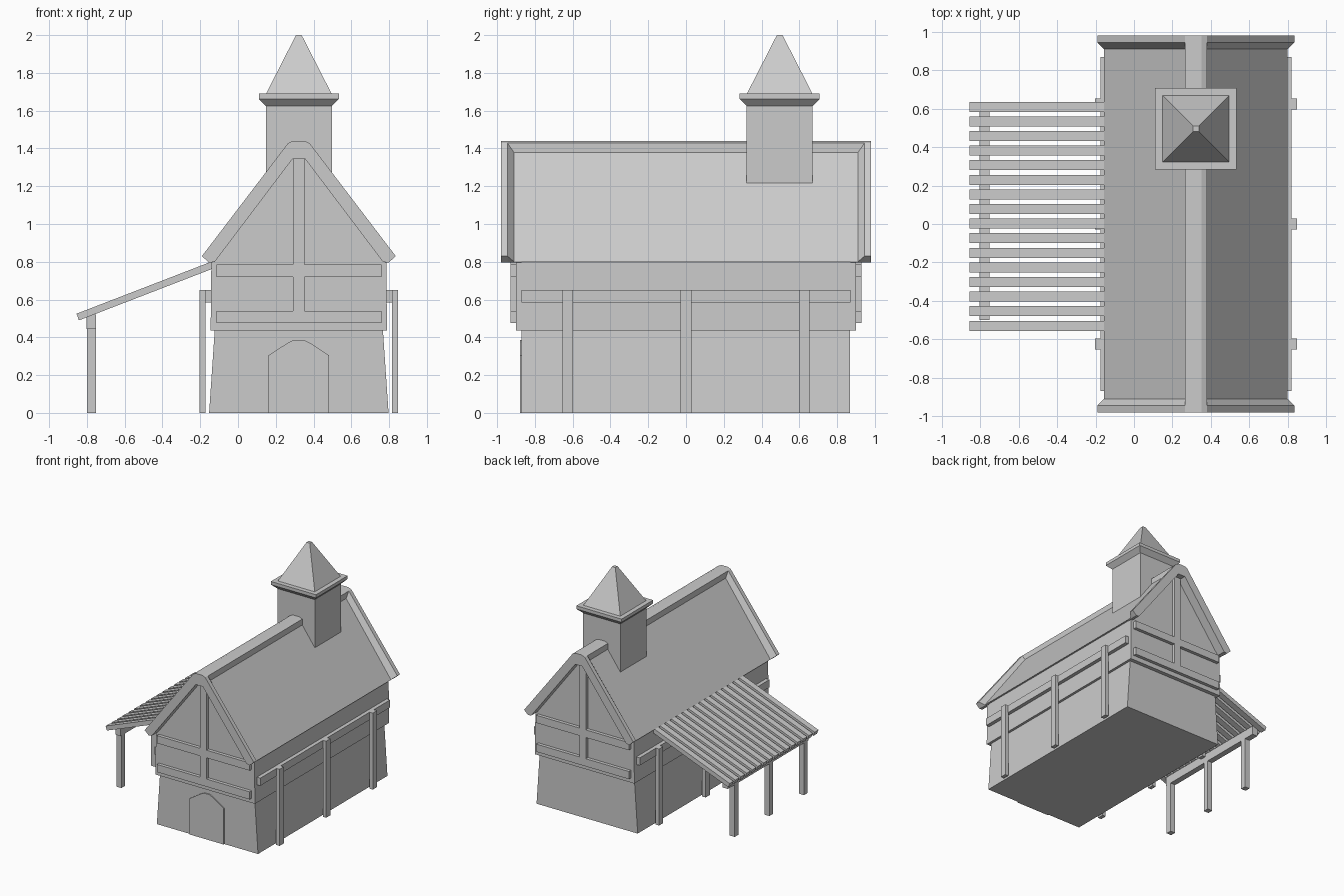
import bpy, bmesh, math

if "Cube" in bpy.data.objects:
    bpy.data.objects.remove(bpy.data.objects["Cube"])

CX = 0.322  # centre line of the house


def loft(name, rings):
    """Solid skinned through matching closed rings of 3D points."""
    bm = bmesh.new()
    vs = [[bm.verts.new(p) for p in r] for r in rings]
    n = len(vs[0])
    for a, b in zip(vs, vs[1:]):
        for i in range(n):
            bm.faces.new((a[i], a[(i + 1) % n], b[(i + 1) % n], b[i]))
    bm.faces.new(vs[0][::-1])
    bm.faces.new(vs[-1])
    bmesh.ops.recalc_face_normals(bm, faces=bm.faces)
    me = bpy.data.meshes.new(name)
    bm.to_mesh(me)
    bm.free()
    ob = bpy.data.objects.new(name, me)
    bpy.context.collection.objects.link(ob)
    return ob


def prism(name, profile, y0, y1):
    """Extrude an x-z profile along y."""
    return loft(name, [[(x, y, z) for x, z in profile] for y in (y0, y1)])


def rect(x0, x1, y0, y1, z):
    return [(x0, y0, z), (x1, y0, z), (x1, y1, z), (x0, y1, z)]


def box(name, x0, x1, y0, y1, z0, z1):
    return loft(name, [rect(x0, x1, y0, y1, z0), rect(x0, x1, y0, y1, z1)])


def sym(half):
    """Mirror half-width/height points about the centre line."""
    return [(CX - w, z) for w, z in half] + [(CX + w, z) for w, z in reversed(half)]


# Tapered stone base and timber upper storey
prism("lower_walls", sym([(0.475, 0), (0.445, 0.44)]), -0.87, 0.867)
prism("upper_walls", sym([(0.467, 0.435), (0.463, 0.81)]), -0.9, 0.9)

# Door
prism("door", sym([(0.16, 0), (0.16, 0.305), (0.06, 0.37), (0.025, 0.387)]), -0.88, -0.86)

# Roof body with gable ends, and raised ridge cap
prism("roof", sym([(0.478, 0.80), (0.052, 1.385)]), -0.9, 0.9)
prism("ridge_cap", sym([(0.057, 1.36), (0.057, 1.428), (0.03, 1.44)]), -0.98, 0.98)

# Gable trim boards, chamfered on the inner side
full = [(0.475, 0.795), (0.513, 0.83), (0.057, 1.428), (0.03, 1.44)]
slim = [(0.470, 0.795), (0.478, 0.80), (0.052, 1.385), (0.03, 1.39)]
inner = [(0.033, 1.345), (0.445, 0.80)]


def trim_ring(outer, y):
    o = sym(outer)
    i = sym(inner[::-1])[::-1]
    return [(x, y, z) for x, z in o + i]


for s, side in ((-1, "front"), (1, "back")):
    loft(side + "_gable_trim", [trim_ring(full, s * 0.98), trim_ring(full, s * 0.945),
                                trim_ring(slim, s * 0.91), trim_ring(slim, s * 0.87)])
    # Timber framing on the gable
    y0, y1 = sorted((s * 0.89, s * 0.928))
    for k, z in enumerate((0.475, 0.72)):
        box(f"{side}_cross_beam_{k}", CX - 0.435, CX + 0.437, y0, y1, z, z + 0.065)
    box(side + "_king_post", CX - 0.03, CX + 0.03, y0, y1, 0.50, 1.36)

# Side rails and posts
for s, side in ((-1, "left"), (1, "right")):
    x = lambda w: CX + s * w
    a, b = sorted((x(0.46), x(0.497)))
    box(side + "_rail", a, b, -0.87, 0.87, 0.585, 0.65)
    a, b = sorted((x(0.494), x(0.526)))
    for k, y in enumerate((-0.625, 0, 0.625)):
        box(f"{side}_post_{k}", a, b, y - 0.028, y + 0.028, 0, 0.65)

# Tower, flared collar and spire
TX, TY = CX, 0.496


def square(h, z):
    return rect(TX - h, TX + h, TY - h, TY + h, z)


loft("tower", [square(0.175, 1.1), square(0.175, 1.64)])
loft("tower_collar", [square(0.175, 1.625), square(0.212, 1.663), square(0.212, 1.69)])
loft("spire", [square(0.176, 1.685), square(0.015, 2.0)])

# Lean-to: sloping slats on a beam with three posts
slat = [(-0.855, 0.525), (-0.842, 0.49), (-0.135, 0.763), (-0.135, 0.803)]
for k in range(16):
    y = -0.53 + k * 0.076
    prism(f"awning_slat_{k}", slat, y - 0.026, y + 0.026)
box("awning_beam", -0.803, -0.753, -0.5, 0.585, 0.445, 0.52)
for k in range(3):
    y = (k - 1) * 0.465
    box(f"awning_post_{k}", -0.8, -0.753, y - 0.024, y + 0.024, 0, 0.45)
